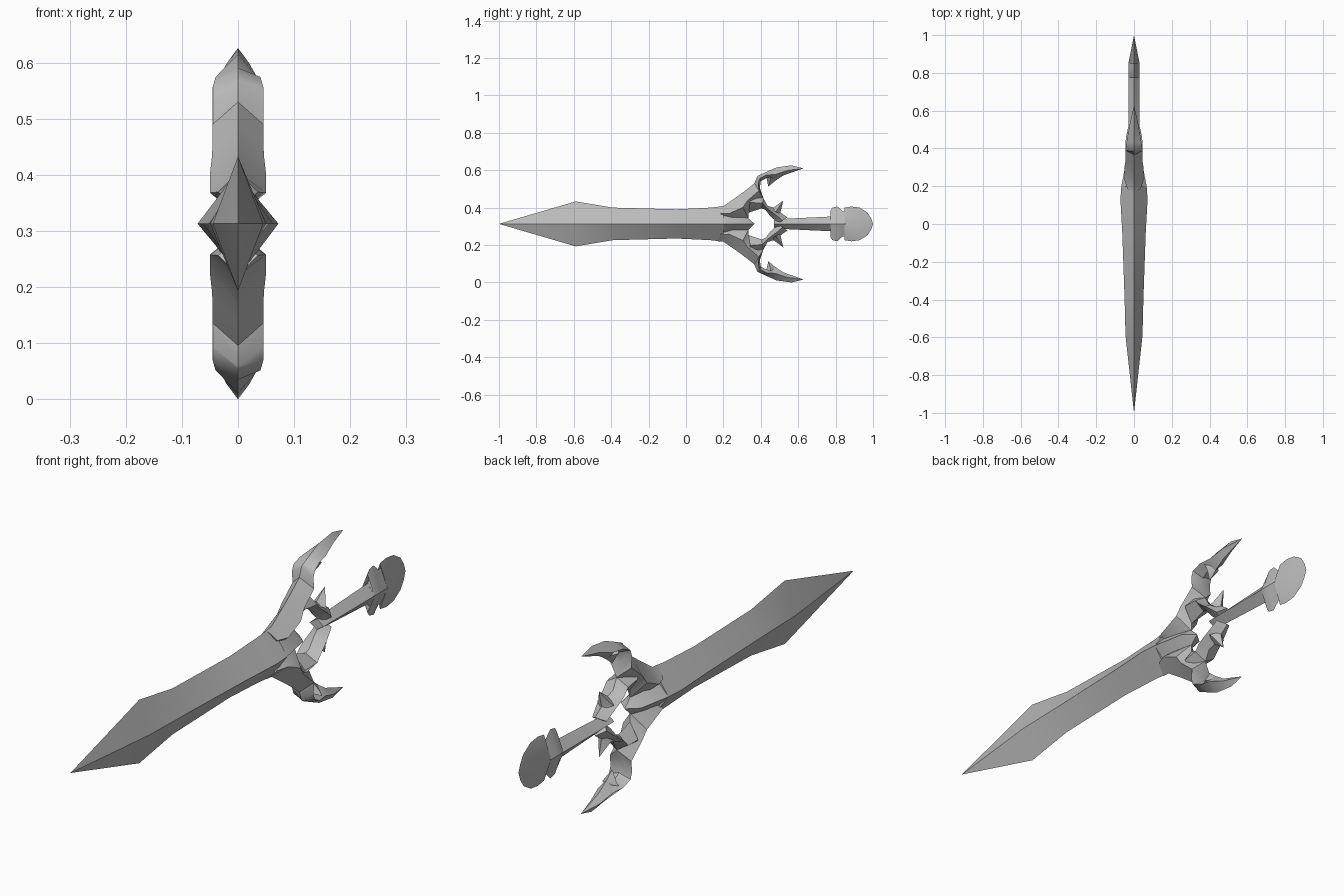
import bpy
import bmesh
import math

if "Cube" in bpy.data.objects:
    bpy.data.objects.remove(bpy.data.objects["Cube"], do_unlink=True)

MID = 0.313  # height of the sword's long axis

steel = bpy.data.materials.new("grey steel")
steel.use_nodes = True
GREY = (0.5, 0.5, 0.5, 1)
steel.diffuse_color = GREY
steel.node_tree.nodes["Principled BSDF"].inputs["Base Color"].default_value = GREY


def loft(name, sections, side=1):
    """Diamond sections: outer edge (y, v), inner edge (y, v), half thickness."""
    bm = bmesh.new()
    rings = []
    for y1, v1, y2, v2, x in sections:
        ym, vm = (y1 + y2) / 2, (v1 + v2) / 2
        ring = [(0, y1, v1), (x, ym, vm), (0, y2, v2), (-x, ym, vm)]
        rings.append([bm.verts.new((px, py, MID + side * pv)) for px, py, pv in ring])
    for a, b in zip(rings, rings[1:]):
        for i in range(4):
            j = (i + 1) % 4
            bm.faces.new((a[i], a[j], b[j], b[i]))
    bm.faces.new(rings[0])
    bm.faces.new(rings[-1])
    bmesh.ops.remove_doubles(bm, verts=bm.verts, dist=0.0005)
    bmesh.ops.recalc_face_normals(bm, faces=bm.faces)
    mesh = bpy.data.meshes.new(name)
    bm.to_mesh(mesh)
    bm.free()
    mesh.materials.append(steel)
    obj = bpy.data.objects.new(name, mesh)
    bpy.context.collection.objects.link(obj)
    bpy.ops.object.select_all(action="DESELECT")
    obj.select_set(True)
    bpy.context.view_layer.objects.active = obj
    bpy.ops.object.shade_smooth_by_angle(angle=math.radians(35))
    return obj


def straight(name, profile):
    """Part lying on the long axis: (y, half height, half thickness)."""
    return loft(name, [(y, v, y, -v, x) for y, v, x in profile])


# Blade, with a short prong running back into the guard opening
straight("blade", [(-1, 0, 0), (-.59, .12, .045), (-.39, .087, .05),
                   (-.05, .078, .062), (.13, .087, .072), (.2, .095, .067)])
straight("blade_prong", [(.13, .08, .071), (.2, .07, .067), (.33, .035, .042),
                         (.366, 0, 0)])

# Grip
straight("grip", [(.47, .02, .03), (.54, .028, .03), (.79, .04, .03)])

# Notched pommel that thins towards its end
outline = [(.773, .04), (.79, .057), (.773, .072), (.783, .087), (.81, .093),
           (.837, .067), (.853, .067), (.848, .087), (.885, .093),
           (.928, .087), (.97, .061), (.99, .03), (1, 0)]
straight("pommel", [(y, v, .03 * min(1, (1 - y) / .15)) for y, v in outline])

# Guard: horn, brace and spikes, repeated above and below the axis
horn = [(.17, .093, .2, .02, .035), (.2, .095, .26, .015, .05),
        (.275, .147, .334, .03, .05), (.32, .18, .335, .067, .046),
        (.366, .217, .414, .137, .045), (.38, .254, .393, .184, .045),
        (.39, .26, .4, .228, .045), (.43, .278, .43, .245, .04),
        (.484, .302, .473, .227, .032), (.564, .313, .52, .259, .02),
        (.628, .297, .628, .297, 0)]
brace = [(.35, .17, .335, .06, .04), (.414, .137, .404, .083, .045),
         (.436, .097, .425, .075, .045), (.468, .087, .452, .04, .042),
         (.505, .061, .475, .02, .036), (.543, .035, .49, 0, .03)]
brace_spike = [(.455, .08, .505, .05, .035), (.468, .087, .505, .061, .025),
               (.52, .125, .52, .125, 0)]
horn_barb = [(.42, .262, .48, .24, .035), (.43, .247, .473, .227, .025),
             (.44, .2, .44, .2, 0)]
for side, level in ((1, "upper"), (-1, "lower")):
    loft(level + "_horn", horn, side)
    loft(level + "_brace", brace, side)
    loft(level + "_brace_spike", brace_spike, side)
    loft(level + "_horn_barb", horn_barb, side)
